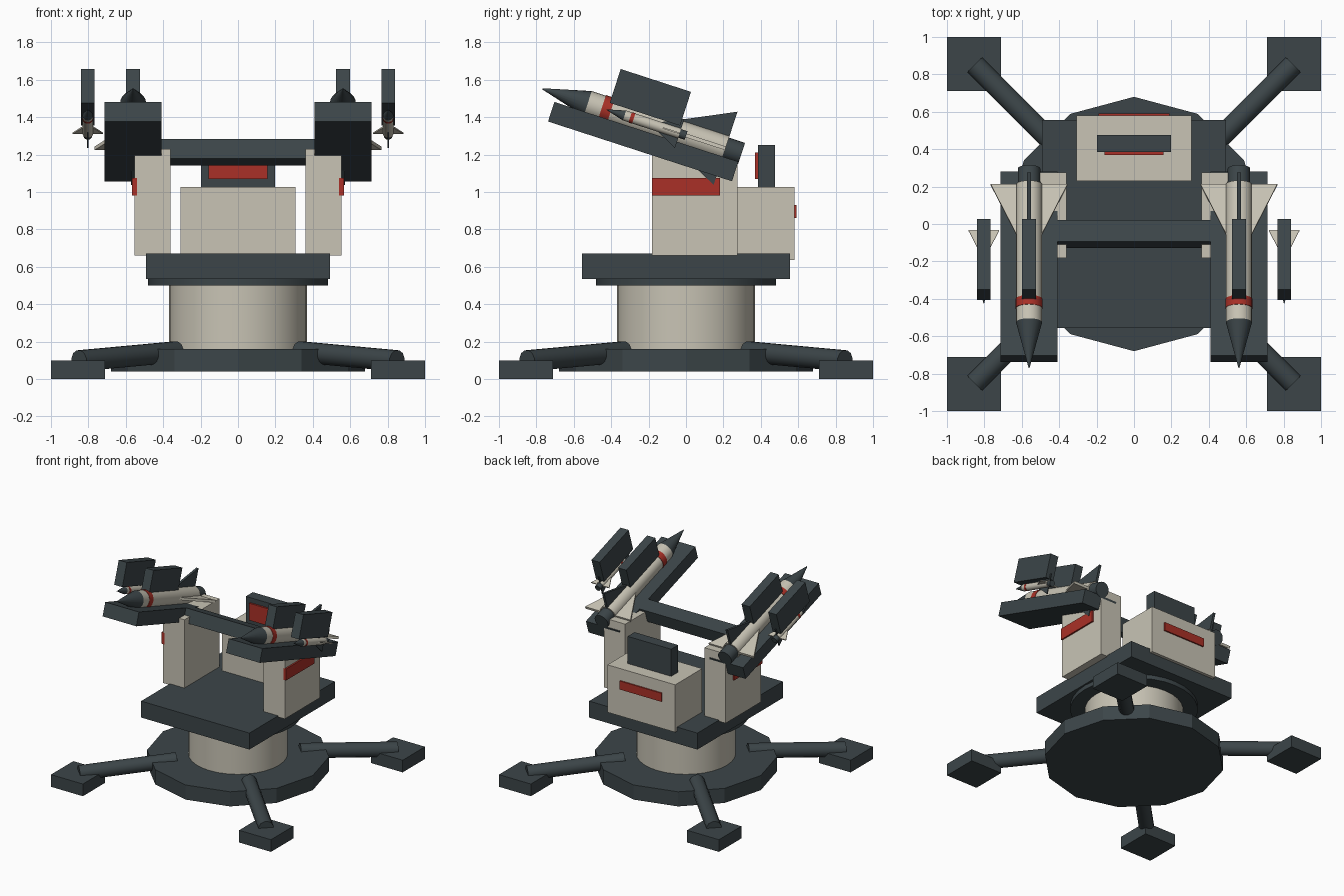
import bpy, bmesh, math
from mathutils import Matrix, Vector

if "Cube" in bpy.data.objects:
    bpy.data.objects.remove(bpy.data.objects["Cube"])


def material(name, rgb):
    m = bpy.data.materials.new(name)
    m.diffuse_color = (*rgb, 1)
    m.use_nodes = True
    m.node_tree.nodes["Principled BSDF"].inputs["Base Color"].default_value = m.diffuse_color
    return m


DARK = material("dark_steel", (0.045, 0.06, 0.066))
CREAM = material("cream_paint", (0.58, 0.55, 0.46))
RED = material("red_paint", (0.40, 0.03, 0.02))


def finish(name, bm, mat, matrix=Matrix(), smooth=False):
    bm.transform(matrix)
    bmesh.ops.recalc_face_normals(bm, faces=bm.faces)
    me = bpy.data.meshes.new(name)
    bm.to_mesh(me)
    bm.free()
    me.materials.append(mat)
    ob = bpy.data.objects.new(name, me)
    bpy.context.collection.objects.link(ob)
    if smooth:
        bpy.ops.object.select_all(action='DESELECT')
        ob.select_set(True)
        bpy.context.view_layer.objects.active = ob
        bpy.ops.object.shade_smooth_by_angle(angle=math.radians(35))
    return ob


def box(name, lo, hi, mat, matrix=Matrix()):
    lo, hi = Vector(lo), Vector(hi)
    bm = bmesh.new()
    bmesh.ops.create_cube(bm, size=1)
    fit = Matrix.Translation((lo + hi) / 2) @ Matrix.Diagonal((hi - lo).to_4d())
    fit[3][3] = 1
    return finish(name, bm, mat, matrix @ fit)


def rod(name, a, b, r1, r2, mat, sides, matrix=Matrix(), smooth=True):
    a, b = Vector(a), Vector(b)
    d = b - a
    bm = bmesh.new()
    bmesh.ops.create_cone(bm, cap_ends=True, segments=sides,
                          radius1=r1, radius2=r2, depth=d.length)
    place = Matrix.Translation((a + b) / 2) @ Vector((0, 0, 1)).rotation_difference(d).to_matrix().to_4x4()
    return finish(name, bm, mat, matrix @ place, smooth)


def fin(name, angle, mat, matrix):
    # triangular plate standing off the missile axis
    t = 0.01
    outline = [(0.05, 0.02), (0.43, 0.206), (0.43, 0.02)]
    bm = bmesh.new()
    f = bm.faces.new([bm.verts.new((-t, y, z)) for y, z in outline])
    ext = bmesh.ops.extrude_face_region(bm, geom=[f])
    bmesh.ops.translate(bm, vec=(2 * t, 0, 0),
                        verts=[v for v in ext["geom"] if isinstance(v, bmesh.types.BMVert)])
    finish(name, bm, mat, matrix @ Matrix.Rotation(angle, 4, 'Y'))


def missile(name, matrix):
    # nose, body, band, nozzle along y; nose points to -y
    parts = [("nose", -0.60, -0.345, 0.003, 0.07, DARK),
             ("body", -0.345, 0.43, 0.07, 0.07, CREAM),
             ("band", -0.266, -0.215, 0.073, 0.073, RED),
             ("nozzle", 0.43, 0.52, 0.06, 0.06, DARK)]
    for part, y1, y2, r1, r2, mat in parts:
        rod(f"{name}_{part}", (0, y1, 0), (0, y2, 0), r1, r2, mat, 20, matrix)
    for i in range(4):
        fin(f"{name}_fin_{i}", i * math.pi / 2, (DARK, CREAM)[i % 2], matrix)


# base plate and turning column
rod("base_plate", (0, 0, 0.04), (0, 0, 0.16), 0.68, 0.68, DARK, 12, smooth=False)
rod("column", (0, 0, 0.15), (0, 0, 0.51), 0.37, 0.37, CREAM, 32)
rod("bearing_ring", (0, 0, 0.50), (0, 0, 0.54), 0.48, 0.48, DARK, 32)
box("platform", (-0.492, -0.555, 0.535), (0.492, 0.555, 0.67), DARK)

# outrigger legs with feet
for sx in (-1, 1):
    for sy in (-1, 1):
        rod("outrigger_leg", (0.33 * sx, 0.33 * sy, 0.145), (0.85 * sx, 0.85 * sy, 0.097),
            0.058, 0.058, DARK, 12)
        c = Vector((0.855 * sx, 0.855 * sy, 0.05))
        h = Vector((0.145, 0.145, 0.05))
        box("outrigger_foot", c - h, c + h, DARK)

# rear equipment housing and console
box("rear_housing", (-0.308, 0.23, 0.637), (0.308, 0.58, 1.027), CREAM)
box("rear_stripe", (-0.19, 0.575, 0.86), (0.19, 0.591, 0.93), RED)
box("console", (-0.198, 0.385, 1.02), (0.198, 0.475, 1.25), DARK)
box("console_panel", (-0.158, 0.37, 1.07), (0.158, 0.39, 1.21), RED)

# tilted launch frame shared by rails, bridge and missiles
TILT = Matrix.Translation((0, -0.229, 1.269)) @ Matrix.Rotation(math.radians(-18), 4, 'X')
box("cross_bridge", (-0.45, 0.125, -0.055), (0.45, 0.245, 0.055), DARK, TILT)

for s, side in ((-1, "left"), (1, "right")):
    # upright with red side panel
    xs = sorted((0.36 * s, 0.553 * s))
    box(f"{side}_upright", (xs[0], -0.182, 0.66), (xs[1], 0.275, 1.23), CREAM)
    xs = sorted((0.54 * s, 0.566 * s))
    box(f"{side}_upright_panel", (xs[0], -0.183, 0.98), (xs[1], 0.182, 1.075), RED)
    # launch rail, then big and small missiles with their blocks
    cx = 0.561 * s
    box(f"{side}_rail", (cx - 0.153, -0.517, -0.055), (cx + 0.153, 0.517, 0.055), DARK, TILT)
    for label, x, scale in (("large", cx, 1.0), ("small", 0.803 * s, 0.4)):
        missile(f"{side}_{label}_missile",
                TILT @ Matrix.Translation((x, 0, 0.102)) @ Matrix.Scale(scale, 4))
        box(f"{side}_{label}_block", (x - 0.037, -0.234, 0.142), (x + 0.037, 0.161, 0.332), DARK, TILT)
